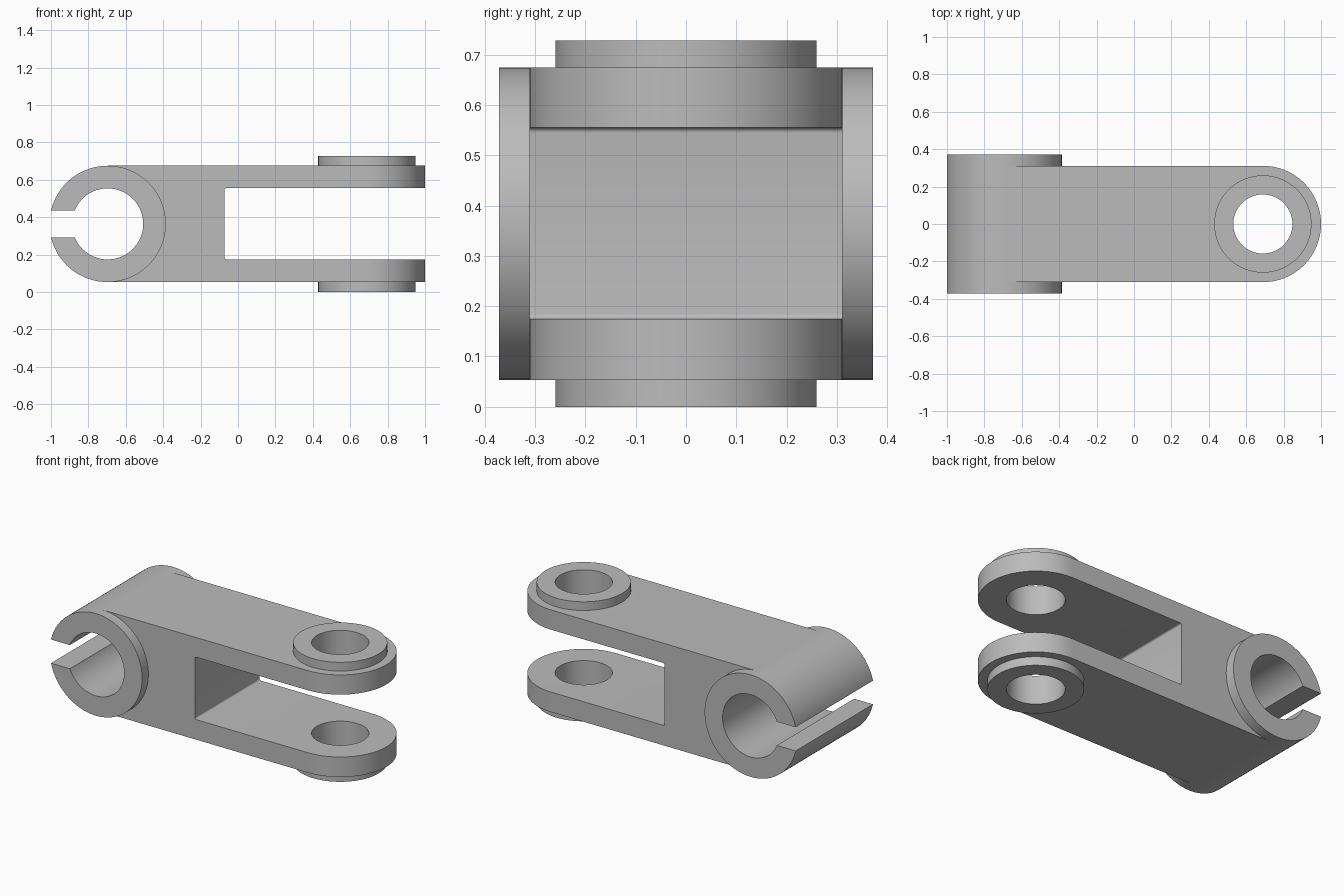
import bpy
import bmesh
from math import cos, sin, pi
from mathutils import Vector

if "Cube" in bpy.data.objects:
    bpy.data.objects.remove(bpy.data.objects["Cube"], do_unlink=True)

MID_Z = 0.364            # height of the clamp axis
CLAMP_X, PIN_X = -0.697, 0.689
R = 0.311                # clamp radius, also half width and half height of the body
SEGMENTS = 96

grey = bpy.data.materials.new("plain grey")
grey.use_nodes = True
COLOUR = (0.5, 0.5, 0.5, 1)
grey.diffuse_color = COLOUR
grey.node_tree.nodes["Principled BSDF"].inputs["Base Color"].default_value = COLOUR


def arc(cx, cy, radius, start, end, steps):
    """Points along an arc, both ends included."""
    angles = [start + (end - start) * i / steps for i in range(steps + 1)]
    return [(cx + radius * cos(a), cy + radius * sin(a)) for a in angles]


def circle(cx, cy, radius):
    return arc(cx, cy, radius, 0, 2 * pi, SEGMENTS)[:-1]


def prism(name, outline, low, high, axis):
    """Extrude an outline: (x, y) along z, or (x, z) along y."""
    def place(p, h):
        return (p[0], p[1], h) if axis == "Z" else (p[0], h, p[1])
    bm = bmesh.new()
    base = bm.faces.new([bm.verts.new(place(p, low)) for p in outline])
    extruded = bmesh.ops.extrude_face_region(bm, geom=[base])["geom"]
    shift = Vector(place((0, 0), high - low))
    bmesh.ops.translate(bm, vec=shift, verts=[v for v in extruded if isinstance(v, bmesh.types.BMVert)])
    bmesh.ops.recalc_face_normals(bm, faces=bm.faces)
    mesh = bpy.data.meshes.new(name)
    bm.to_mesh(mesh)
    bm.free()
    mesh.materials.append(grey)
    obj = bpy.data.objects.new(name, mesh)
    bpy.context.collection.objects.link(obj)
    return obj


def combine(target, tool, operation):
    """Apply a boolean and remove the tool."""
    tool.hide_render = True
    bpy.context.view_layer.objects.active = target
    mod = target.modifiers.new(tool.name, "BOOLEAN")
    mod.object, mod.operation, mod.solver = tool, operation, "EXACT"
    bpy.ops.object.modifier_apply(modifier=mod.name)
    bpy.data.objects.remove(tool, do_unlink=True)


# Body: straight bar with a rounded fork end
bar = [(CLAMP_X, R), (CLAMP_X, -R)] + arc(PIN_X, 0, R, -pi / 2, pi / 2, SEGMENTS // 2)
link = prism("fork_link", bar, MID_Z - R, MID_Z + R, "Z")

# Solid clamp barrel and round bosses above and below the fork
combine(link, prism("clamp_barrel", circle(CLAMP_X, MID_Z, R), -0.372, 0.372, "Y"), "UNION")
combine(link, prism("pin_bosses", circle(PIN_X, 0, 0.26), 0, 2 * MID_Z, "Z"), "UNION")

# Fork opening with small rounded inner corners
low, high, back, fillet = 0.175, 0.555, -0.073, 0.01
opening = [(1.2, low), (1.2, high)]
opening += arc(back + fillet, high - fillet, fillet, pi / 2, pi, 5)
opening += arc(back + fillet, low + fillet, fillet, pi, 1.5 * pi, 5)
combine(link, prism("fork_opening", opening, -0.5, 0.5, "Y"), "DIFFERENCE")

# Pin hole, clamp bore and clamp slot
combine(link, prism("pin_hole", circle(PIN_X, 0, 0.158), -0.2, 1, "Z"), "DIFFERENCE")
combine(link, prism("clamp_bore", circle(CLAMP_X, MID_Z, 0.19), -0.5, 0.5, "Y"), "DIFFERENCE")
gap = 0.072
slot = [(-1.2, MID_Z - gap), (CLAMP_X, MID_Z - gap), (CLAMP_X, MID_Z + gap), (-1.2, MID_Z + gap)]
combine(link, prism("clamp_slot", slot, -0.5, 0.5, "Y"), "DIFFERENCE")

# Smooth curved walls, sharp rims
bpy.ops.object.select_all(action="DESELECT")
link.select_set(True)
bpy.context.view_layer.objects.active = link
bpy.ops.object.shade_smooth_by_angle(angle=pi / 6)
